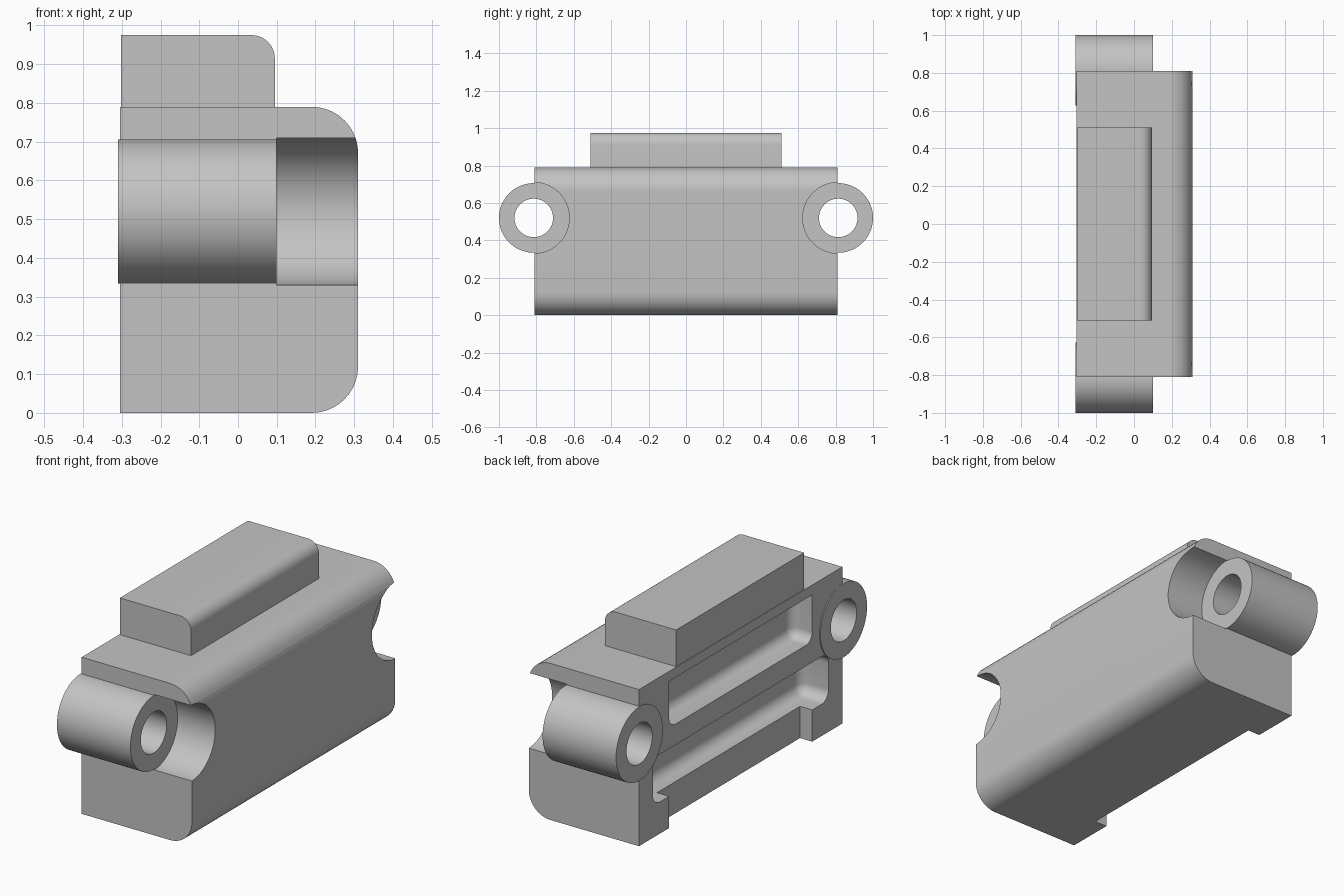
import bpy, bmesh, math
from mathutils import Matrix, Vector

cube = bpy.data.objects.get("Cube")
if cube:
    bpy.data.objects.remove(cube, do_unlink=True)

grey = bpy.data.materials.new("plain_grey")
grey.use_nodes = True
grey.diffuse_color = (0.55, 0.55, 0.55, 1)
grey.node_tree.nodes["Principled BSDF"].inputs["Base Color"].default_value = (0.55, 0.55, 0.55, 1)


def finish(bm, name):
    bmesh.ops.recalc_face_normals(bm, faces=bm.faces)
    mesh = bpy.data.meshes.new(name)
    bm.to_mesh(mesh)
    bm.free()
    mesh.materials.append(grey)
    obj = bpy.data.objects.new(name, mesh)
    bpy.context.collection.objects.link(obj)
    return obj


def box(name, low, high, radius=0, rule=None):
    """Box between two corners; edges whose two ends satisfy the rule are rounded."""
    low, high = Vector(low), Vector(high)
    bm = bmesh.new()
    bmesh.ops.create_cube(bm, size=1)
    for v in bm.verts:
        v.co = (low + high) / 2 + v.co * (high - low)
    if rule:
        mid = (low + high) / 2
        edges = [e for e in bm.edges
                 if rule([v.co - mid for v in e.verts])]
        bmesh.ops.bevel(bm, geom=edges, offset=radius, segments=10,
                        profile=0.5, affect='EDGES', clamp_overlap=True)
    return finish(bm, name)


def tube(name, x0, x1, y, radius):
    """Solid cylinder lying along x at the mounting height."""
    bm = bmesh.new()
    place = Matrix.Translation(((x0 + x1) / 2, y, 0.52)) @ Matrix.Rotation(math.pi / 2, 4, 'Y')
    bmesh.ops.create_cone(bm, cap_ends=True, segments=72, radius1=radius,
                          radius2=radius, depth=x1 - x0, matrix=place)
    return finish(bm, name)


def combine(target, other, operation):
    mod = target.modifiers.new(operation.lower(), 'BOOLEAN')
    mod.operation = operation
    mod.solver = 'EXACT'
    mod.object = other
    bpy.context.view_layer.objects.active = target
    bpy.ops.object.modifier_apply(modifier=mod.name)
    bpy.data.objects.remove(other, do_unlink=True)


# Rounding rules
def outer_long(ends):
    return all(p.x > 0 for p in ends)and abs(ends[0].y - ends[1].y) > 0.1


def upper_outer_long(ends):
    return outer_long(ends) and ends[0].z > 0


def pocket_all(ends):
    return any(p.x > 0 for p in ends)


def pocket_low(ends):
    return pocket_all(ends) and any(p.z < 0 for p in ends)


# Main block with rounded long edges, and the raised rail on top
body = box("housing_body", (-0.305, -0.81, 0), (0.31, 0.81, 0.79), 0.12, outer_long)
rail = box("top_rail", (-0.302, -0.51, 0.7), (0.095, 0.51, 0.975), 0.06, upper_outer_long)
combine(body, rail, 'UNION')

# Pockets and the shallow recess between the feet
combine(body, box("upper_pocket", (-0.5, -0.57, 0.505), (-0.19, 0.57, 0.74),
                  0.05, pocket_low), 'DIFFERENCE')
combine(body, box("lower_pocket", (-0.5, -0.70, 0.16), (-0.15, 0.70, 0.40),
                  0.055, pocket_all), 'DIFFERENCE')
combine(body, box("foot_recess", (-0.5, -0.57, -0.1), (-0.237, 0.57, 0.25)), 'DIFFERENCE')

# Mounting tubes at both ends, with clearance and bolt hole
for side in (-1, 1):
    y = side * 0.814
    combine(body, tube("clearance", 0.1, 0.5, y, 0.19), 'DIFFERENCE')
    combine(body, tube("mounting_tube", -0.31, 0.1, y, 0.186), 'UNION')
    combine(body, tube("bolt_hole", -0.5, 0.5, y, 0.103), 'DIFFERENCE')

bpy.ops.object.select_all(action='DESELECT')
body.select_set(True)
bpy.context.view_layer.objects.active = body
bpy.ops.object.shade_smooth_by_angle(angle=math.radians(30))
